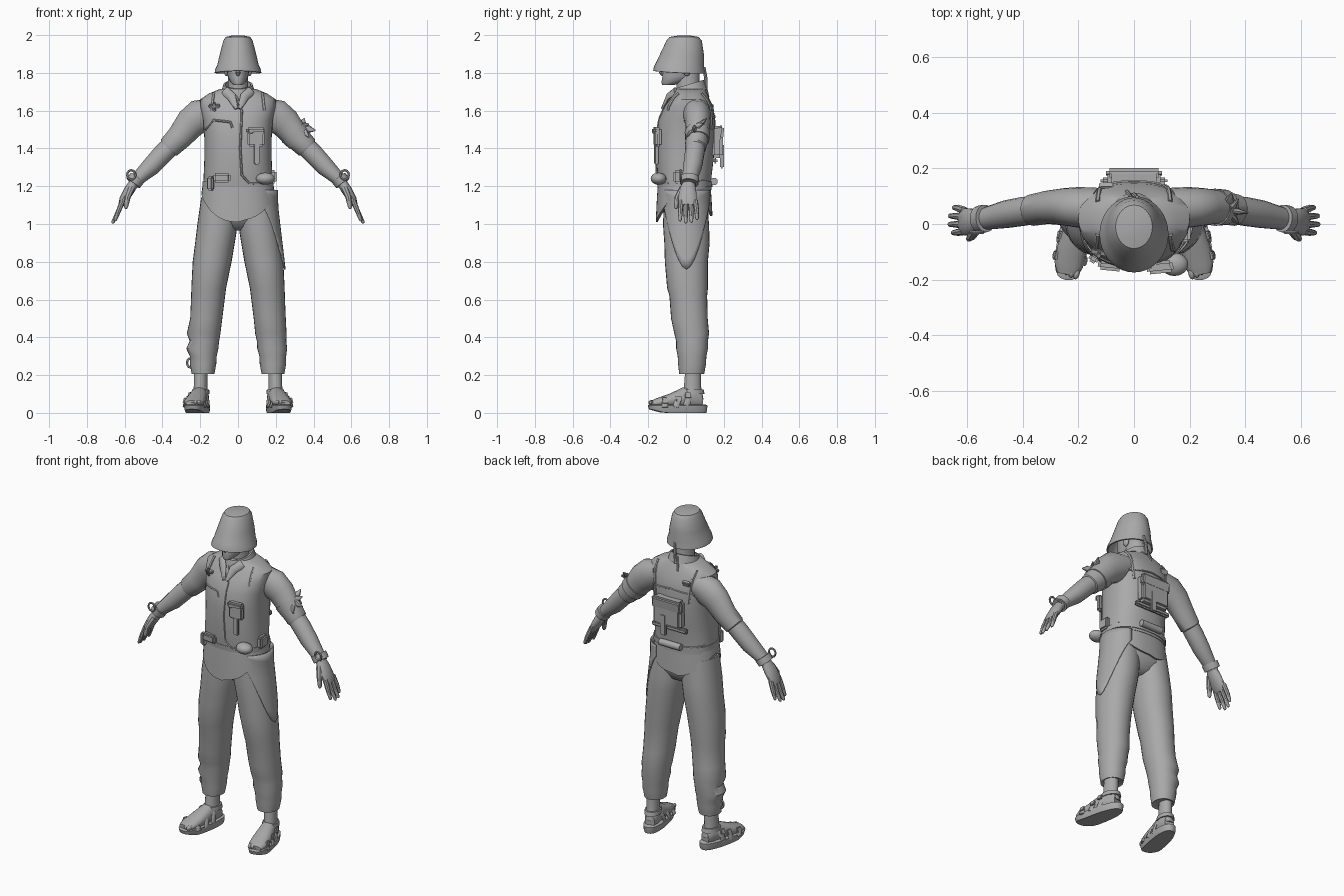
import bpy, bmesh, math
from mathutils import Vector, Matrix

grey = bpy.data.materials.new("plain_grey")
grey.diffuse_color = (0.4, 0.4, 0.4, 1)


def finish(name, bm, angle=40):
    bmesh.ops.recalc_face_normals(bm, faces=bm.faces)
    me = bpy.data.meshes.new(name)
    bm.to_mesh(me)
    bm.free()
    ob = bpy.data.objects.new(name, me)
    bpy.context.collection.objects.link(ob)
    me.materials.append(grey)
    bpy.ops.object.select_all(action='DESELECT')
    ob.select_set(True)
    bpy.context.view_layer.objects.active = ob
    bpy.ops.object.shade_smooth_by_angle(angle=math.radians(angle))
    return ob


def ring(c, u, v, n=24, p=2.0):
    """Superellipse around c with half axes u and v."""
    pts = []
    for i in range(n):
        a = 2 * math.pi * i / n
        ca, sa = math.cos(a), math.sin(a)
        pts.append(Vector(c) + Vector(u) * math.copysign(abs(ca) ** (2 / p), ca)
                   + Vector(v) * math.copysign(abs(sa) ** (2 / p), sa))
    return pts


def loft(name, rings, angle=40, caps=True):
    bm = bmesh.new()
    rows = [[bm.verts.new(q) for q in r] for r in rings]
    n = len(rows[0])
    for a, b in zip(rows, rows[1:]):
        for i in range(n):
            bm.faces.new((a[i], a[(i + 1) % n], b[(i + 1) % n], b[i]))
    if caps:
        bm.faces.new(rows[0])
        bm.faces.new(rows[-1])
    return finish(name, bm, angle)


def stack(name, rows, n=24, p=2.0, s=1):
    """Horizontal rings (z, cx, cy, rx, ry)."""
    return loft(name, [ring((s * x, y, z), (rx, 0, 0), (0, ry, 0), n, p) for z, x, y, rx, ry in rows])


def tube(name, pts, radii, n=8, flat=None, angle=40):
    """Tube along points; radii are (across, along y) pairs or numbers."""
    pts = [Vector(q) for q in pts]
    rings = []
    for i, q in enumerate(pts):
        t = (pts[min(i + 1, len(pts) - 1)] - pts[max(i - 1, 0)]).normalized()
        ref = Vector((0, 1, 0)) if abs(t.y) < 0.9 else Vector((1, 0, 0))
        u = t.cross(ref).normalized()
        v = u.cross(t)
        r = radii[i] if isinstance(radii, list) else radii
        ru, rv = r if isinstance(r, tuple) else (r, r)
        rings.append(ring(q, u * ru, v * rv, n))
    return loft(name, rings, angle)


def box(name, loc, size, rot=(0, 0, 0), bevel=0.01):
    bm = bmesh.new()
    bmesh.ops.create_cube(bm, size=1)
    bmesh.ops.scale(bm, vec=size, verts=bm.verts)
    bmesh.ops.bevel(bm, geom=bm.edges[:], offset=bevel, segments=2, affect='EDGES')
    ob = finish(name, bm)
    ob.location, ob.rotation_euler = loc, rot
    return ob


def ball(name, loc, size):
    bm = bmesh.new()
    bmesh.ops.create_uvsphere(bm, u_segments=16, v_segments=10, radius=1)
    bmesh.ops.scale(bm, vec=size, verts=bm.verts)
    ob = finish(name, bm)
    ob.location = loc
    return ob


# Vest body
VEST = [(1.18, -.005, .185, .14), (1.25, -.01, .182, .145), (1.35, -.005, .178, .152), (1.45, 0, .178, .157),
        (1.55, .005, .185, .15), (1.62, .015, .2, .13), (1.66, .02, .2, .105), (1.69, .022, .155, .092),
        (1.715, .02, .095, .08)]
stack("vest", [(z, 0, y, rx, ry) for z, y, rx, ry in VEST], 40, 2.4)


def on_vest(x, z, side=-1, off=0.0):
    for a, b in zip(VEST, VEST[1:]):
        if a[0] <= z <= b[0]:
            t = (z - a[0]) / (b[0] - a[0])
            cy, rx, ry = [a[i] + t * (b[i] - a[i]) for i in (1, 2, 3)]
            k = max(0, 1 - (abs(x) / rx) ** 2.4) ** (1 / 2.4)
            return Vector((x, cy + side * (ry * k + off), z))


def trim(name, path, side=-1, r=0.006):
    pts = []
    for a, b in zip(path, path[1:]):
        pts += [on_vest(a[0] + (b[0] - a[0]) * i / 5, a[1] + (b[1] - a[1]) * i / 5, side) for i in range(5)]
    tube(name, pts + [on_vest(*path[-1], side)], r, 6)


trim("front_opening", [(-.01, 1.68), (.02, 1.6), (.012, 1.4), (.02, 1.26), (.06, 1.215), (.16, 1.215)])
trim("chest_pocket_edge", [(-.17, 1.5), (-.13, 1.55), (-.04, 1.54), (-.03, 1.51)])
trim("back_yoke", [(-.18, 1.55), (0, 1.57), (.18, 1.55)], 1)
trim("back_hem", [(-.17, 1.23), (0, 1.21), (.17, 1.23)], 1)
for s in (-1, 1):
    trim("shoulder_strap", [(s * .13, 1.69), (s * .14, 1.6)], -1, .009)
    trim("back_strap", [(s * .13, 1.69), (s * .11, 1.5)], 1, .009)

# Shirt tail with curved hem
rows = []
for t, g in ((0, 0), (.5, .007), (1, .012), (1, .002), (.5, -.004)):
    row = []
    for i, q in enumerate(ring((0, -.01, 0), (.182 + g, 0, 0), (0, .138 + g, 0), 40, 2.4)):
        sn = abs(math.sin(2 * math.pi * i / 40))
        hem = 1.17 - (.15 if q.y < 0 else .12) * sn ** 1.5 - (.01 if q.x < 0 else 0)
        q.z = 1.23 + t * (hem - 1.23)
        row.append(q)
    rows.append(row)
loft("shirt_tail", rows, caps=False)

# Neck, collar and head
stack("neck", [(1.64, 0, .02, .065, .07), (1.72, 0, .01, .053, .06), (1.80, 0, .01, .053, .062)], 20)
rows = []
for z, g in ((1.68, .03), (1.735, .012), (1.735, .002), (1.69, .0)):
    row = ring((0, .012, z), (.065 + g, 0, 0), (0, .07 + g, 0), 28)
    for q in row:
        q.z += q.y * .3
    rows.append(row)
loft("collar", rows, caps=False)
for s in (-1, 1):
    tube("collar_flap", [(s * .07, -.055, 1.705), (s * .035, -.095, 1.675), (s * .008, -.125, 1.61)],
         [(.025, .012), (.025, .012), (.01, .008)])
    ball("ear", (s * .062, .005, 1.815), (.012, .02, .032))
stack("head", [(1.735, 0, -.095, .022, .03), (1.75, 0, -.07, .04, .06), (1.78, 0, -.035, .054, .09),
               (1.82, 0, -.025, .06, .1), (1.88, 0, -.02, .064, .1), (1.94, 0, -.02, .05, .08)], 24)
tube("nose", [(0, -.118, 1.83), (0, -.131, 1.80), (0, -.122, 1.787)], [.006, .013, .008])
tube("lips", [(-.02, -.113, 1.765), (0, -.12, 1.767), (.02, -.113, 1.765)], .006)

# Hat: crown, flared brim, rim band and chin cord
HAT = [(1.998, -.01, .03, .03), (1.99, -.01, .066, .078), (1.97, -.01, .078, .094), (1.9, -.02, .097, .115),
       (1.845, -.032, .11, .128), (1.825, -.036, .12, .134), (1.805, -.037, .124, .137), (1.803, -.037, .116, .13),
       (1.84, -.03, .1, .118), (1.9, -.02, .085, .1)]
rows = []
for z, y, rx, ry in HAT:
    row = ring((0, y, z), (rx, 0, 0), (0, ry, 0), 36)
    for q in row:
        q.z -= (.05 * (q.y + .03) + .06 * abs(q.x) ** 1.2) * max(0, min(1, (1.98 - z) / .1))
    rows.append(row)
loft("helmet", rows)
tube("cord", [(.01, .095, 1.83), (.0, .105, 1.77), (0, .1, 1.71)], [.008, .009, .013])
tube("cord_end", [(-.012, .1, 1.75), (-.025, .115, 1.67)], [.006, .009])

# Arms, hands, cuffs and bracelets
for s in (-1, 1):
    P = lambda *pts: [(s * x, y, z) for x, y, z in pts]
    tube("sleeve", P((.13, .055, 1.60), (.2, .06, 1.57), (.25, .062, 1.535), (.31, .06, 1.46), (.365, .05, 1.405),
                     (.372, .05, 1.398)),
         [(.07, .075), (.092, .073), (.082, .067), (.068, .06), (.06, .057), (.05, .05)], 20)
    tube("forearm", P((.33, .055, 1.44), (.4, .045, 1.37), (.46, .035, 1.305), (.52, .022, 1.25), (.56, .015, 1.21)),
         [(.052, .05), (.053, .052), (.05, .05), (.038, .042), (.03, .035)], 18)
    tube("palm", P((.545, .015, 1.225), (.575, .01, 1.18), (.605, .008, 1.13), (.62, .01, 1.10)),
         [(.026, .03), (.028, .045), (.024, .05), (.014, .044)], 14)
    for i, (dx, dz) in enumerate(((0, .012), (.012, 0), (.01, .004), (-.004, .02))):
        y = -.026 + i * .025
        tube("finger", P((.61, y, 1.125), (.632, y * 1.15, 1.07), (.65 + dx, y * 1.2, 1.01 + dz),
                         (.653 + dx, y * 1.2, 1.003 + dz)), [.014, .013, .009, .004], 8)
    tube("thumb", P((.565, -.015, 1.19), (.585, -.045, 1.14), (.593, -.053, 1.09), (.594, -.054, 1.08)),
         [.02, .016, .011, .005], 8)
    tube("wrist_band", P((.533, .02, 1.245), (.555, .017, 1.215)), [(.044, .05), (.043, .049)], 18)
    tube("bracelet_ring", [(s * (.565 + .022 * math.cos(a)), -.03, 1.26 + .025 * math.sin(a))
                           for a in [i * math.pi / 6 for i in range(13)]], .006, 6)

# Armband with tied bow
tube("armband", [(.29, .06, 1.485), (.325, .06, 1.445)], [(.077, .067), (.07, .064)], 20)
for a, b, w in (((.335, .06, 1.51), (.35, .11, 1.56), .02), ((.335, .05, 1.51), (.41, .04, 1.495), .022),
                ((.335, .045, 1.51), (.375, .0, 1.46), .018), ((.335, .04, 1.51), (.375, .09, 1.53), .02)):
    m = (Vector(a) + Vector(b)) / 2
    tube("bow_leaf", [a, m, b], [(.006, .007), (w, .012), (.003, .003)], 8)
ball("bow_knot", (.335, .05, 1.505), (.018, .02, .018))

# Trousers
stack("hips", [(1.22, 0, -.005, .172, .125), (1.12, 0, -.005, .19, .122), (1.04, 0, 0, .19, .118),
               (.985, 0, .005, .11, .085), (.965, 0, .005, .05, .05)], 32, 2.3)
LEG = [(1.14, .1, -.003, .095, .112), (1.0, .108, 0, .107, .122), (.9, .122, .005, .105, .12), (.8, .137, .002, .103, .114),
       (.66, .155, .008, .092, .108), (.62, .158, .012, .09, .1), (.5, .168, .018, .085, .097),
       (.42, .174, .03, .083, .092), (.38, .178, .032, .078, .084), (.34, .181, .032, .079, .084),
       (.3, .184, .032, .071, .076), (.26, .185, .032, .07, .074), (.205, .185, .03, .06, .066), (.21, .185, .03, .05, .055)]
for s in (-1, 1):
    rows = [(z, x + (.008 if s < 0 and z in (.42, .34) else 0), y, rx + (.006 if s < 0 and z in (.42, .34) else 0), ry)
            for z, x, y, rx, ry in LEG]
    stack("trouser_leg", rows, 28, 2.1, s)
tube("leg_ring", [(-.25 + .02 * math.cos(i * math.pi / 6), .02, .265 + .025 * math.sin(i * math.pi / 6))
                  for i in range(13)], .006, 6)

# Hanging side drape with rounded lower edge
bm = bmesh.new()
cols = []
for i in range(17):
    a = math.radians(-80 + 10 * i)
    low = .76 + .36 * abs(math.sin(a)) ** 1.8
    col = []
    for j in range(9):
        z = 1.18 + (low - 1.18) * j / 8
        cx = .1 + max(0, 1.1 - z) * .118
        col.append(bm.verts.new((cx + .112 * math.cos(a), .002 + .126 * math.sin(a), z)))
    cols.append(col)
for a, b in zip(cols, cols[1:]):
    for j in range(8):
        bm.faces.new((a[j], a[j + 1], b[j + 1], b[j]))
drape = finish("side_drape", bm)
drape.modifiers.new("thickness", 'SOLIDIFY').thickness = 0.008

# Ankles, feet and sandals, turned slightly outward
for s in (-1, 1):
    parts = [stack("ankle", [(.25, 0, .04, .036, .042), (.14, 0, .035, .036, .046), (.07, 0, .035, .042, .06)], 16)]
    FOOT = [(.085, .03, .035), (.05, .042, .06), (-.02, .045, .055), (-.09, .053, .036), (-.15, .052, .024), (-.185, .035, .015)]
    parts.append(loft("foot", [ring((0, y, .04 + h * .7), (w, 0, 0), (0, 0, h), 16, 2.3) for y, w, h in FOOT]))
    sole = []
    for z, g in ((0, -.004), (.012, 0), (.04, .002), (.044, -.006)):
        row = ring((0, -.045, z), (.056 + g, 0, 0), (0, .158 + g, 0), 28, 2.8)
        for q in row:
            q.x *= 1 - .9 * max(0, q.y) - .25 * max(0, q.y + .06)
            if z < .03:
                q.z += .02 * max(0, (-q.y - .12) / .08)
        sole.append(row)
    parts.append(loft("sandal_sole", sole))
    for y, w, h, lean in ((-.125, .058, .048, .0), (-.065, .056, .07, .02), (-.01, .051, .1, .03)):
        arc = [(w * math.cos(k * math.pi / 10), y + lean * math.sin(k * math.pi / 10),
                .03 + h * math.sin(k * math.pi / 10)) for k in range(11)]
        parts.append(tube("sandal_strap", arc, (.006, .017), 8))
    parts.append(stack("ankle_strap", [(.1, 0, .036, .047, .064), (.125, 0, .036, .045, .058)], 18))
    for y, z in ((-.125, .065), (-.05, .075), (.0, .095)):
        parts.append(box("strap_buckle", (s * .053, y, z), (.012, .03, .03), (0, s * -.3, 0), .003))
    for i in range(5):
        parts.append(ball("toe", (s * (-.034 + i * .018), -.172 + i * i * .0022, .055), (.0115, .024, .014)))
    turn = Matrix.Translation((s * .205, 0, 0)) @ Matrix.Rotation(s * .2, 4, 'Z')
    for ob in parts:
        ob.matrix_world = turn @ Matrix.Translation(ob.location) @ ob.rotation_euler.to_matrix().to_4x4()

# Chest radio pouch, clips and belt pouches
box("radio_pouch", (.095, -.15, 1.46), (.09, .035, .1), (0, 0, .1))
box("pouch_flap", (.095, -.162, 1.495), (.098, .03, .035), (0, 0, .1))
box("pouch_strap", (.1, -.158, 1.37), (.028, .022, .11), (0, 0, .1), .005)
ball("pouch_button", (.07, -.172, 1.49), (.012, .008, .012))
box("shoulder_clip", (-.125, -.1, 1.625), (.06, .02, .016), (.4, 0, -.2), .004)
box("clip_pin", (-.125, -.105, 1.62), (.014, .022, .05), (.4, 0, -.2), .004)
box("belt_pouch", (-.085, -.15, 1.245), (.09, .035, .05), (0, 0, -.1))
box("belt_clip", (-.145, -.125, 1.215), (.035, .03, .075), (0, 0, -.5), .008)
ball("belt_canteen", (.145, -.145, 1.24), (.05, .042, .032))
box("side_pouch", (.186, -.03, 1.25), (.035, .07, .07))
stack("belt", [(1.195, 0, -.006, .189, .145), (1.225, 0, -.007, .188, .147)], 40, 2.4)

# Back pack with flap, strap and buckles
box("back_pack", (0, .165, 1.435), (.19, .06, .17), (0, 0, 0), .015)
box("pack_flap", (0, .182, 1.485), (.2, .035, .075), (-.1, 0, 0), .012)
box("pack_strap", (.02, .19, 1.36), (.04, .02, .13), (0, 0, 0), .006)
box("pack_base_bar", (0, .155, 1.335), (.24, .025, .03), (0, 0, 0), .008)
box("back_buckle", (-.1, .135, 1.62), (.05, .02, .03), (-.4, 0, 0), .004)
tube("back_roll", [(-.07, .148, 1.225), (.07, .148, 1.225)], .02, 12)
